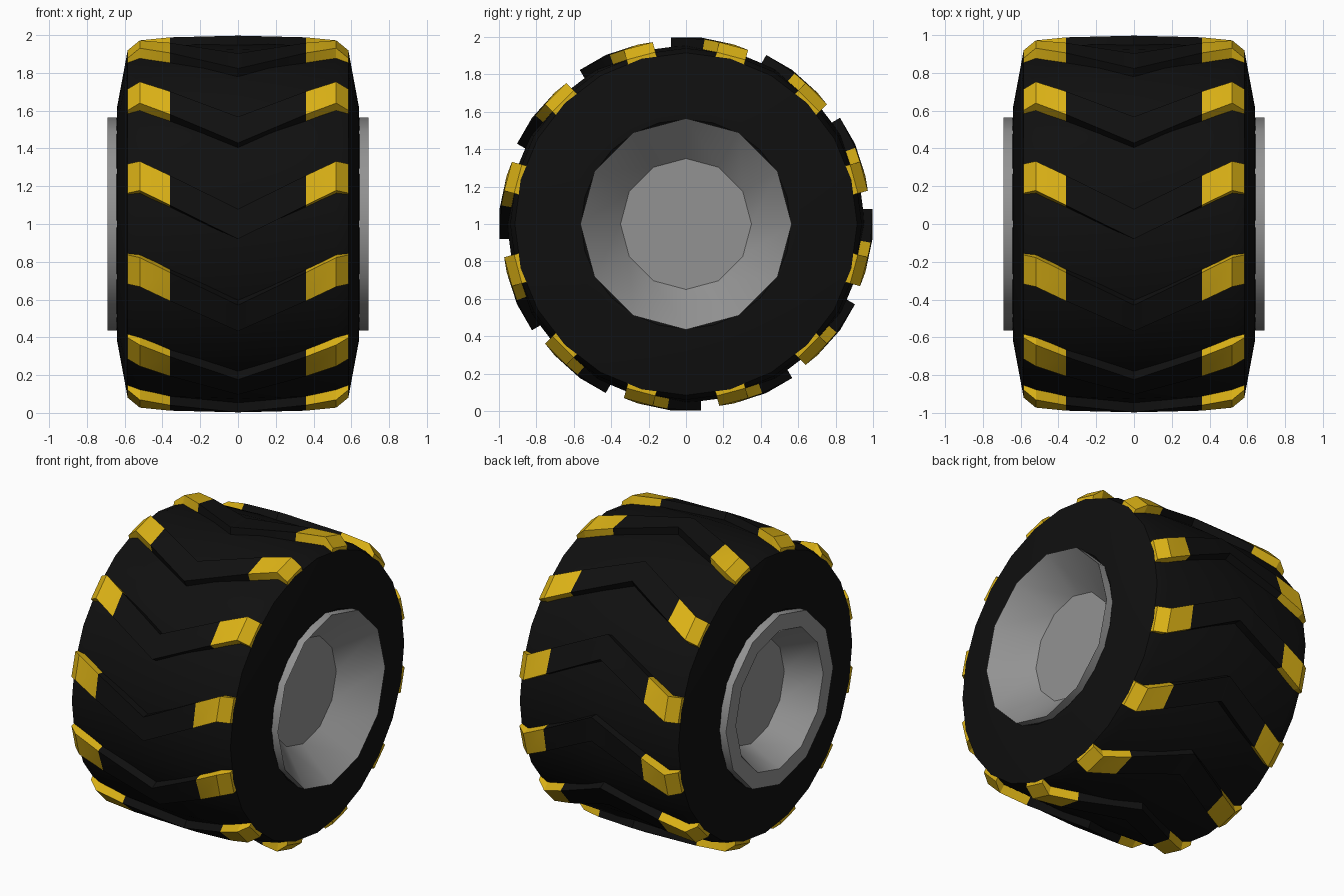
import bpy, bmesh, math
from mathutils import Vector

if "Cube" in bpy.data.objects:
    bpy.data.objects.remove(bpy.data.objects["Cube"])


def material(name, rgb):
    m = bpy.data.materials.new(name)
    m.diffuse_color = (*rgb, 1)
    m.use_nodes = True
    m.node_tree.nodes["Principled BSDF"].inputs["Base Color"].default_value = m.diffuse_color
    return m


BLACK = material("black rubber", (0.005, 0.005, 0.005))
YELLOW = material("yellow paint", (0.72, 0.45, 0.008))
GREY = material("grey metal", (0.29, 0.29, 0.29))


def place(x, phi, r, t=0.0):
    """Point around the wheel axis: angle phi from the front, t tangential offset."""
    c, s = math.cos(phi), math.sin(phi)
    return Vector((x, -r * c + t * s, 1 + r * s + t * c))


def finish(bm, name, mats, angle):
    bmesh.ops.recalc_face_normals(bm, faces=bm.faces)
    me = bpy.data.meshes.new(name)
    bm.to_mesh(me)
    bm.free()
    for m in mats:
        me.materials.append(m)
    for p in me.polygons:
        p.use_smooth = True
    me.set_sharp_from_angle(angle=math.radians(angle))
    ob = bpy.data.objects.new(name, me)
    bpy.context.collection.objects.link(ob)
    return ob


def lathe(name, profile, sides, mat, angle):
    """Spin an (x, radius) profile around the wheel axis and cap both ends."""
    bm = bmesh.new()
    rings = [[bm.verts.new(place(x, 2 * math.pi * i / sides, r)) for i in range(sides)]
             for x, r in profile]
    for a, b in zip(rings, rings[1:]):
        for i in range(sides):
            j = (i + 1) % sides
            bm.faces.new((a[i], a[j], b[j], b[i]))
    bm.faces.new(rings[0])
    bm.faces.new(rings[-1])
    return finish(bm, name, [mat], angle)


# Tyre carcass: an open tube closed by its inner wall
half = [(0.60, 0.50), (0.642, 0.56), (0.64, 0.62), (0.585, 0.915), (0.52, 0.94)]
tyre = lathe("tyre", [(-x, r) for x, r in half] + [(0, 0.957)] + half[::-1], 24, BLACK, 35)
bm = bmesh.new()
bm.from_mesh(tyre.data)
bmesh.ops.delete(bm, geom=[f for f in bm.faces if len(f.verts) > 4], context='FACES')
bm.to_mesh(tyre.data)
bm.free()

# Rim: dished on both sides, with a flat lip on the left side
lathe("rim", [(-0.48, 0.35), (-0.69, 0.46), (-0.69, 0.565), (0.69, 0.565), (0.48, 0.35)],
      12, GREY, 35)

# Chevron tread lugs with painted ends
stations = [(0, 0.997), (0.36, 0.99), (0.52, 0.985), (0.585, 0.93)]
stations = [(-x, r) for x, r in stations[:0:-1]] + stations
bm = bmesh.new()
for k in range(12):
    rows = []
    for x, r in stations:
        phi = math.radians(30 * k + 15 * min(abs(x), 0.52) / 0.52)
        rows.append([bm.verts.new(place(x, phi, rr, t))
                     for rr, t in ((0.89, -0.08), (r, -0.08), (r, 0.08), (0.89, 0.08))])
    faces = [bm.faces.new((a[i], a[(i + 1) % 4], b[(i + 1) % 4], b[i]))
             for a, b in zip(rows, rows[1:]) for i in range(4)]
    faces += [bm.faces.new(rows[0]), bm.faces.new(rows[-1])]
    for f in faces:
        f.material_index = int(abs(f.calc_center_median().x) > 0.36)
finish(bm, "tread_lugs", [BLACK, YELLOW], 25)
